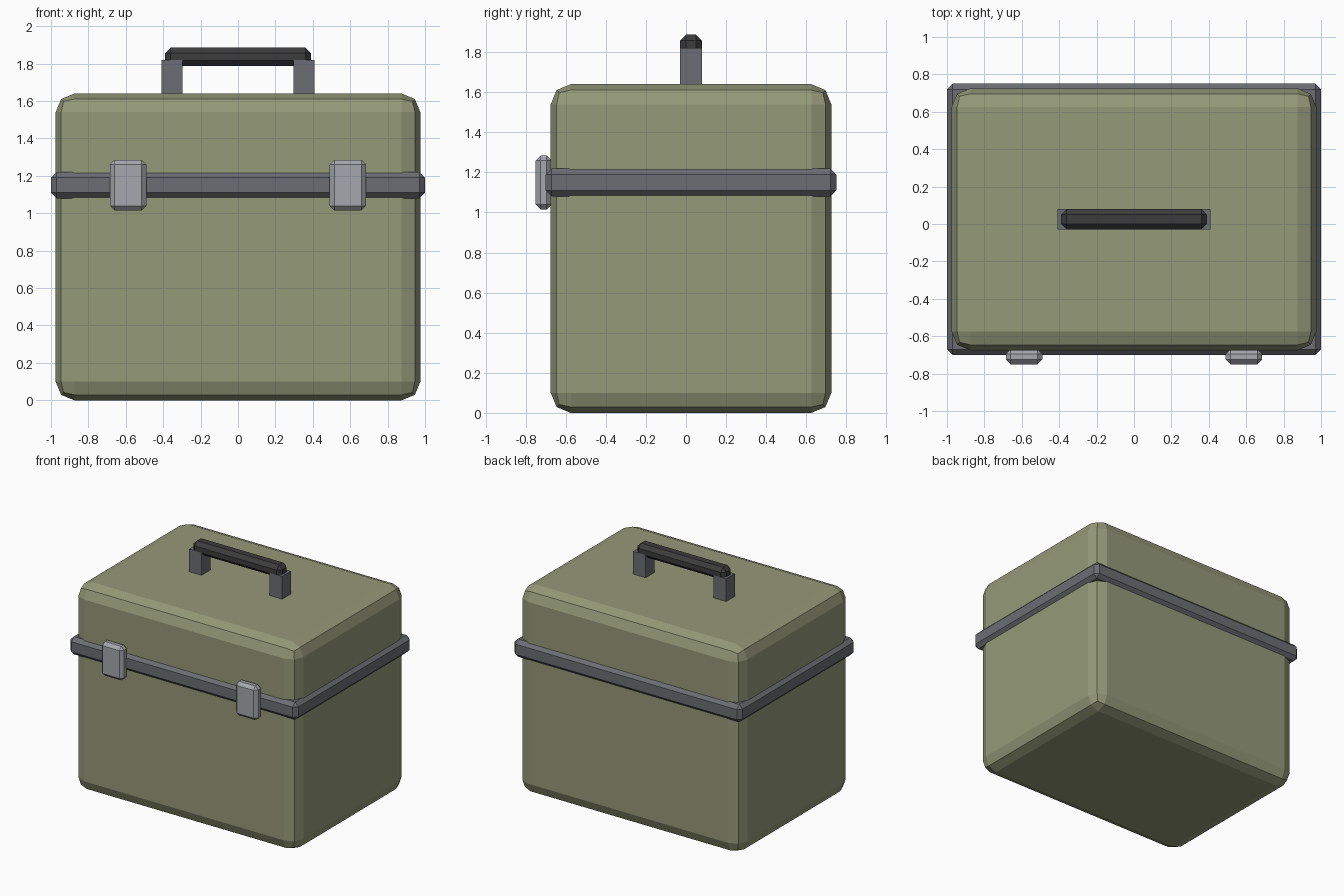
import bpy
import bmesh

if "Cube" in bpy.data.objects:
    bpy.data.objects.remove(bpy.data.objects["Cube"])

CY = 0.025  # the case sits slightly back because the latches stick out in front


def material(name, rgb):
    m = bpy.data.materials.new(name)
    m.diffuse_color = (*rgb, 1)
    m.use_nodes = True
    m.node_tree.nodes["Principled BSDF"].inputs["Base Color"].default_value = m.diffuse_color
    return m


OLIVE = material("olive_shell", (0.30, 0.32, 0.19))
STEEL = material("dark_steel", (0.15, 0.155, 0.175))
LIGHT = material("light_metal", (0.38, 0.39, 0.42))
RUBBER = material("black_rubber", (0.045, 0.045, 0.045))


def box(name, center, size, mat, bevel=0, segments=1):
    """Flat-shaded box with all edges bevelled."""
    bm = bmesh.new()
    bmesh.ops.create_cube(bm, size=1)
    bmesh.ops.scale(bm, vec=size, verts=bm.verts)
    if bevel:
        bmesh.ops.bevel(bm, geom=bm.edges[:], offset=bevel, segments=segments,
                        profile=0.5, affect='EDGES')
    mesh = bpy.data.meshes.new(name)
    bm.to_mesh(mesh)
    bm.free()
    mesh.materials.append(mat)
    obj = bpy.data.objects.new(name, mesh)
    obj.location = center
    bpy.context.collection.objects.link(obj)
    return obj


# Shell and the band that covers the lid seam
box("case_body", (0, CY, 0.82), (1.95, 1.40, 1.64), OLIVE, 0.10, 2)
box("seam_band", (0, CY, 1.15), (2.0, 1.45, 0.14), STEEL, 0.03)

# Latches and handle posts, one on each side
for side, sx in (("left", -1), ("right", 1)):
    box(f"latch_{side}", (sx * 0.588, -0.71, 1.15), (0.195, 0.08, 0.27), LIGHT, 0.025)
    box(f"handle_post_{side}", (sx * 0.353, CY, 1.71), (0.11, 0.11, 0.22), STEEL)

# Handle grip
box("handle_grip", (0, CY, 1.837), (0.78, 0.11, 0.10), RUBBER, 0.03)
